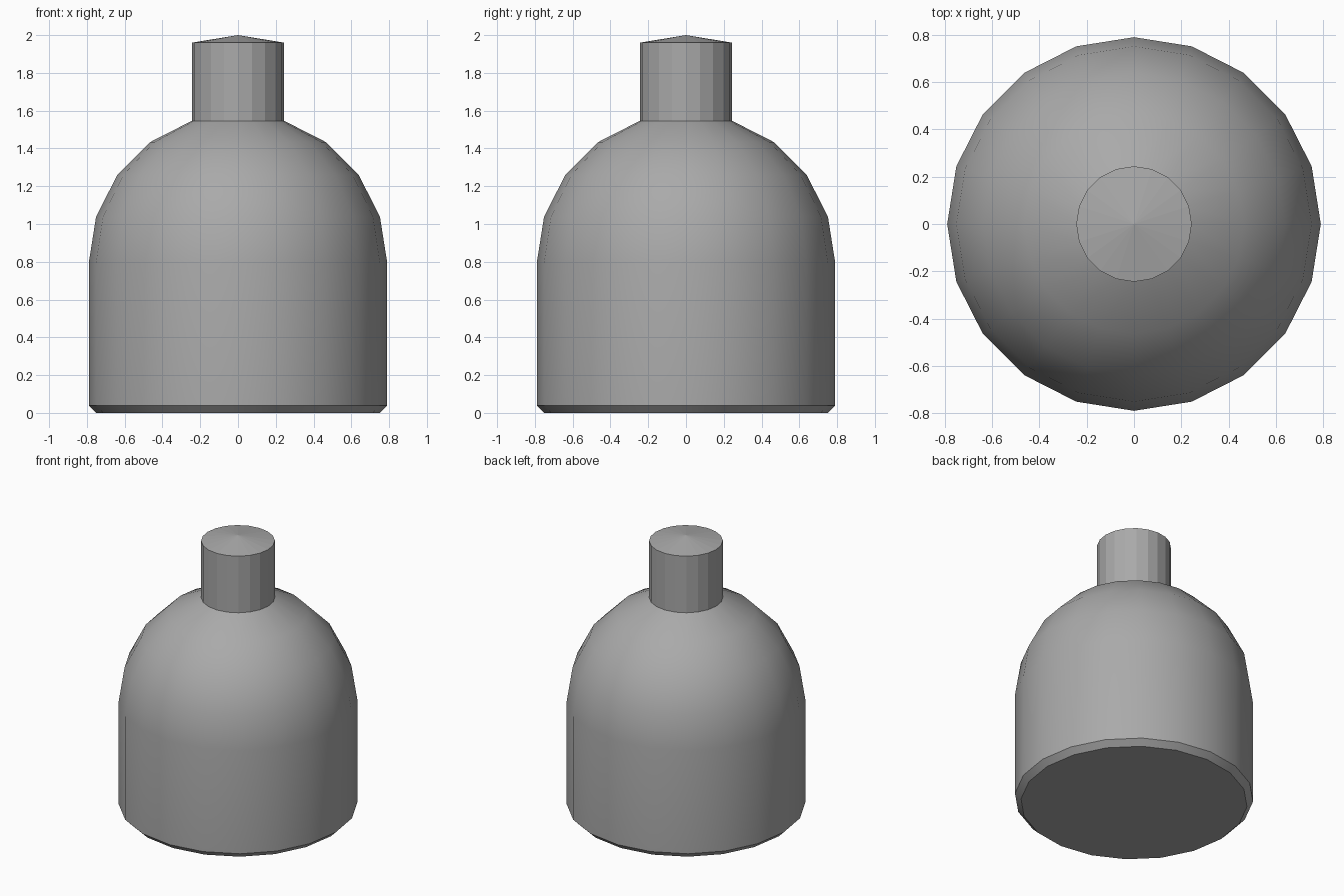
import bpy
import bmesh
from math import sin, cos, tau, radians

if "Cube" in bpy.data.objects:
    bpy.data.objects.remove(bpy.data.objects["Cube"], do_unlink=True)

SIDES = 20
RADIUS = 0.79
SPRING = 0.795     # height where the dome begins
CHAMFER = 0.04

grey = bpy.data.materials.new("plain grey")
grey.use_nodes = True
grey.diffuse_color = (0.4, 0.4, 0.4, 1)
grey.node_tree.nodes["Principled BSDF"].inputs["Base Color"].default_value = grey.diffuse_color


def lathe(name, profile, base=False, tip=None, smooth=True):
    """Turn (radius, height) points around z, with an optional base and pointed cap."""
    bm = bmesh.new()
    rings = [[bm.verts.new((r * cos(tau * i / SIDES), r * sin(tau * i / SIDES), z))
              for i in range(SIDES)] for r, z in profile]
    for low, high in zip(rings, rings[1:]):
        for i in range(SIDES):
            j = (i + 1) % SIDES
            face = bm.faces.new((low[i], low[j], high[j], high[i]))
            face.smooth = smooth
    if base:
        bm.faces.new(rings[0][::-1])
    if tip is not None:
        apex = bm.verts.new((0, 0, tip))
        for i in range(SIDES):
            bm.faces.new((rings[-1][i], rings[-1][(i + 1) % SIDES], apex))
    mesh = bpy.data.meshes.new(name)
    bm.to_mesh(mesh)
    bm.free()
    mesh.materials.append(grey)
    obj = bpy.data.objects.new(name, mesh)
    bpy.context.collection.objects.link(obj)
    if smooth:
        bpy.ops.object.select_all(action="DESELECT")
        obj.select_set(True)
        bpy.context.view_layer.objects.active = obj
        bpy.ops.object.shade_smooth_by_angle(angle=radians(30))
    return obj


# Domed body with a chamfered foot
dome = [(RADIUS * cos(tau * k / SIDES), SPRING + RADIUS * sin(tau * k / SIDES))
        for k in range(SIDES // 4)]
lathe("domed_body", [(RADIUS - CHAMFER, 0), (RADIUS, CHAMFER)] + dome, base=True)

# Faceted neck with a shallow pointed cap
neck_radius, shoulder = dome[-1]
lathe("neck", [(neck_radius, shoulder), (neck_radius, 1.96)], tip=2.0, smooth=False)
